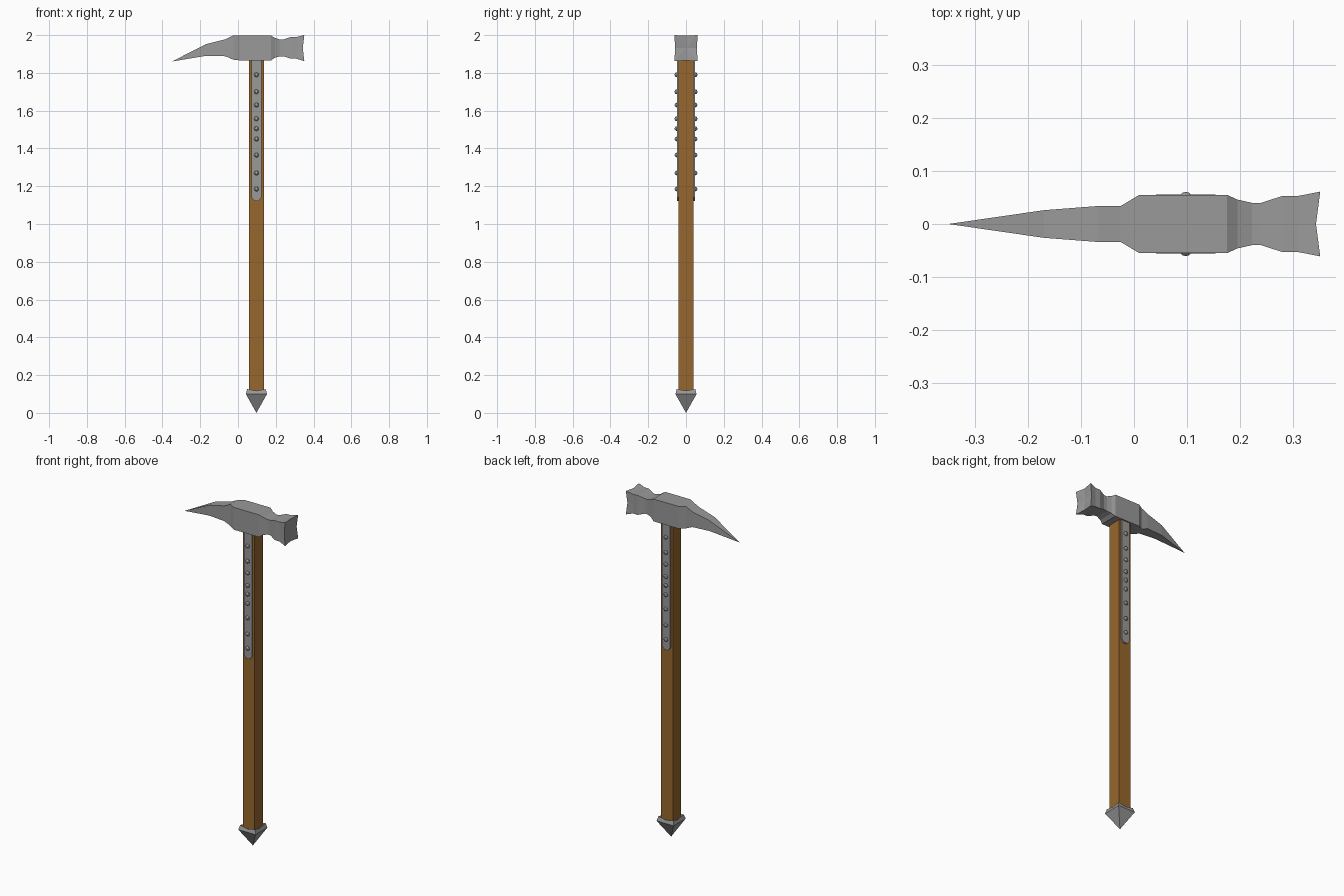
import bpy, bmesh, math
from mathutils import Matrix

if "Cube" in bpy.data.objects:
    bpy.data.objects.remove(bpy.data.objects["Cube"])

HX = 0.0975  # handle centre line


def material(name, color):
    mat = bpy.data.materials.new(name)
    mat.diffuse_color = (*color, 1)
    mat.use_nodes = True
    mat.node_tree.nodes["Principled BSDF"].inputs["Base Color"].default_value = mat.diffuse_color
    return mat


wood = material("wood", (0.31, 0.136, 0.026))
metal = material("metal", (0.32, 0.32, 0.32))


def finish(bm, name, mat=metal):
    bmesh.ops.recalc_face_normals(bm, faces=bm.faces[:])
    me = bpy.data.meshes.new(name)
    bm.to_mesh(me)
    bm.free()
    me.materials.append(mat)
    ob = bpy.data.objects.new(name, me)
    bpy.context.collection.objects.link(ob)
    return ob


def bridge(bm, a, b):
    n = len(a)
    for i in range(n):
        j = (i + 1) % n
        bm.faces.new((a[i], a[j], b[j], b[i]))


def fan(bm, ring, tip):
    for i in range(len(ring)):
        bm.faces.new((ring[i], ring[(i + 1) % len(ring)], tip))


# Unit square with corner and edge-middle points
outline = ((-1, -1), (0, -1), (1, -1), (1, 0), (1, 1), (0, 1), (-1, 1), (-1, 0))


def square(bm, h, z, dip=0.0):
    return [bm.verts.new((HX + u * h, v * h, z - (0 if u * v else dip))) for u, v in outline]


# Hammer head: cross-sections (x, half width, bottom z, top z) from pick to poll
sections = [
    (-0.17, 0.026, 1.890, 1.952), (-0.066, 0.034, 1.888, 1.978),
    (-0.025, 0.034, 1.870, 1.998), (0.01, 0.055, 1.866, 1.998),
    (0.175, 0.055, 1.866, 1.998), (0.195, 0.046, 1.880, 1.985),
    (0.222, 0.040, 1.888, 1.977), (0.24, 0.040, 1.888, 1.977),
    (0.28, 0.053, 1.875, 1.990), (0.31, 0.053, 1.875, 1.990),
]
bm = bmesh.new()
rings = []
for x, w, lo, hi in sections:
    mid, h = (lo + hi) / 2, (hi - lo) / 2
    rings.append([bm.verts.new((x, u * w, mid + v * h)) for u, v in outline])
# Flared striking face: corners reach out, edge middles sink in
face = []
for u, v in outline:
    x, k = (0.351, 1.0) if u * v else (0.343, 0.95)
    face.append(bm.verts.new((x, u * 0.061 * k, 1.931 + v * 0.069 * k)))
rings.append(face)
for a, b in zip(rings, rings[1:]):
    bridge(bm, a, b)
fan(bm, rings[0], bm.verts.new((-0.35, 0, 1.860)))
fan(bm, face, bm.verts.new((0.340, 0, 1.931)))
finish(bm, "hammer_head")

# Square wooden handle
bm = bmesh.new()
lo, hi = square(bm, 0.039, 0.10), square(bm, 0.039, 1.885)
bridge(bm, lo, hi)
bm.faces.new(lo)
bm.faces.new(hi)
finish(bm, "handle", wood)

# Pointed butt cap with a flared collar whose rim dips between corners
bm = bmesh.new()
levels = [square(bm, 0.037, 0.112), square(bm, 0.049, 0.126, 0.009), square(bm, 0.056, 0.100)]
bridge(bm, levels[0], levels[1])
bridge(bm, levels[1], levels[2])
bm.faces.new(levels[0])
fan(bm, levels[2], bm.verts.new((HX, 0, 0)))
finish(bm, "butt_spike")

# Riveted straps on the front and back of the handle
strap = [(-0.026, 1.885), (-0.026, 1.140), (-0.011, 1.122),
         (0.011, 1.122), (0.026, 1.140), (0.026, 1.885)]
rivets = (1.79, 1.70, 1.63, 1.557, 1.505, 1.45, 1.365, 1.27, 1.185)
for s, side in ((-1, "front"), (1, "back")):
    bm = bmesh.new()
    inner = [bm.verts.new((HX + x, s * 0.036, z)) for x, z in strap]
    outer = [bm.verts.new((HX + x, s * 0.047, z)) for x, z in strap]
    bridge(bm, inner, outer)
    bm.faces.new(inner)
    bm.faces.new(outer)
    finish(bm, side + "_strap")

    bm = bmesh.new()
    for z in rivets:
        bmesh.ops.create_uvsphere(bm, u_segments=8, v_segments=6, radius=0.0125,
                                  matrix=Matrix.Translation((HX, s * 0.048, z))
                                  @ Matrix.Rotation(math.pi / 2, 4, 'X'))
    finish(bm, side + "_rivets")
